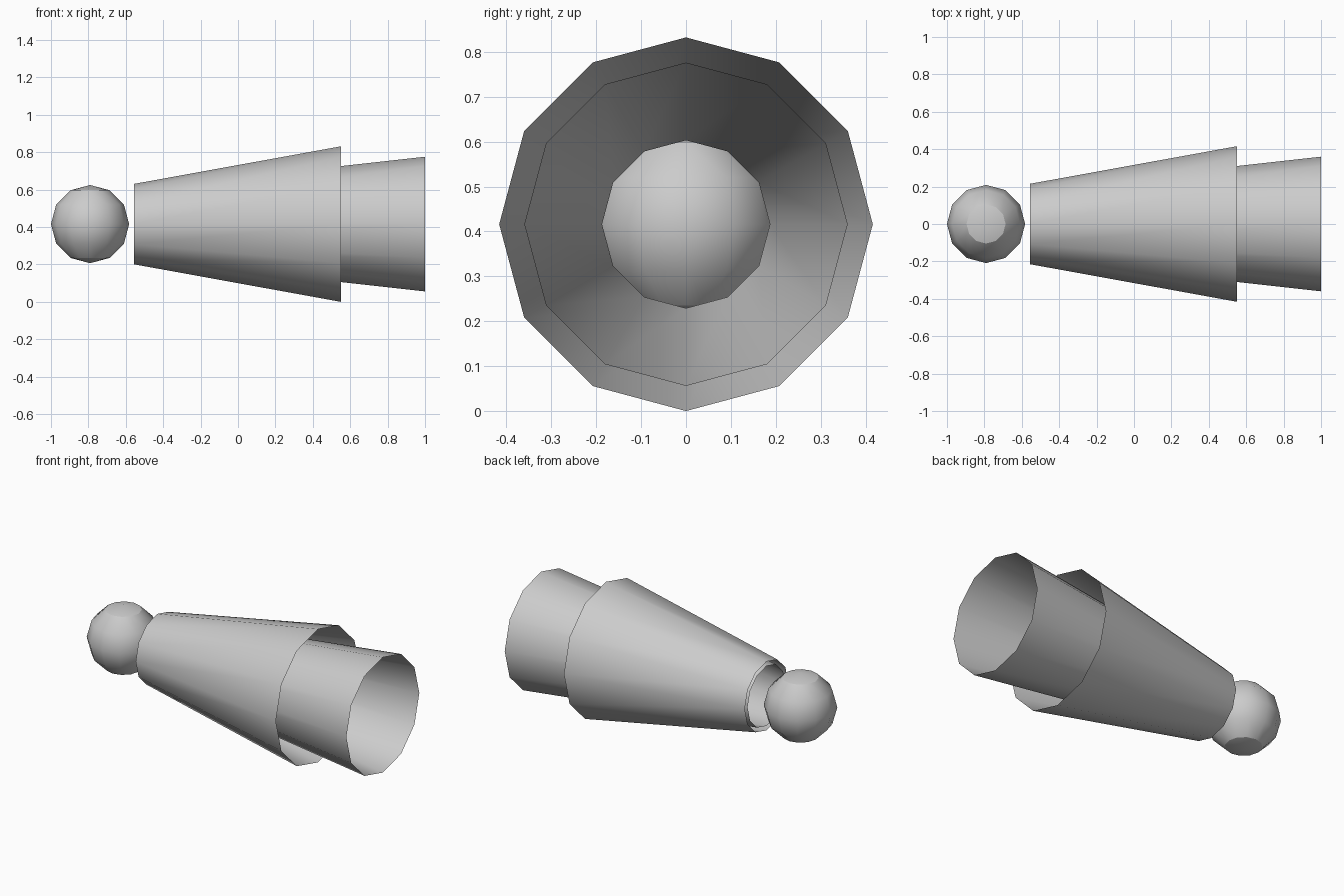
import bpy
import bmesh
import math
from mathutils import Matrix

if "Cube" in bpy.data.objects:
    bpy.data.objects.remove(bpy.data.objects["Cube"], do_unlink=True)

SIDES = 12
AXIS_Z = 0.416

# Single plain grey for every part
grey = bpy.data.materials.new("light grey")
grey.use_nodes = True
grey.diffuse_color = (0.6, 0.6, 0.6, 1)
grey.node_tree.nodes["Principled BSDF"].inputs["Base Color"].default_value = (0.6, 0.6, 0.6, 1)


def finish(name, bm):
    mesh = bpy.data.meshes.new(name)
    bm.to_mesh(mesh)
    bm.free()
    mesh.materials.append(grey)
    obj = bpy.data.objects.new(name, mesh)
    bpy.context.collection.objects.link(obj)
    bpy.ops.object.select_all(action="DESELECT")
    obj.select_set(True)
    bpy.context.view_layer.objects.active = obj
    bpy.ops.object.shade_smooth_by_angle(angle=math.radians(30))
    return obj


def open_tube(name, x0, r0, x1, r1):
    """Tapered tube along x, open at both ends."""
    bm = bmesh.new()
    place = Matrix.Translation(((x0 + x1) / 2, 0, AXIS_Z)) @ Matrix.Rotation(math.pi / 2, 4, "Y")
    bmesh.ops.create_cone(bm, cap_ends=False, segments=SIDES, radius1=r0,
                          radius2=r1, depth=x1 - x0, matrix=place)
    return finish(name, bm)


# Wide outer sleeve and the longer inner tube that sticks out of it
open_tube("outer_sleeve", -0.556, 0.215, 0.552, 0.416)
open_tube("inner_tube", -0.556, 0.187, 1.0, 0.36)

# Ball in front of the narrow end
ball = bmesh.new()
bmesh.ops.create_uvsphere(ball, u_segments=SIDES, v_segments=SIDES // 2, radius=0.209,
                          matrix=Matrix.Translation((-0.791, 0, AXIS_Z)))
finish("end_ball", ball)
